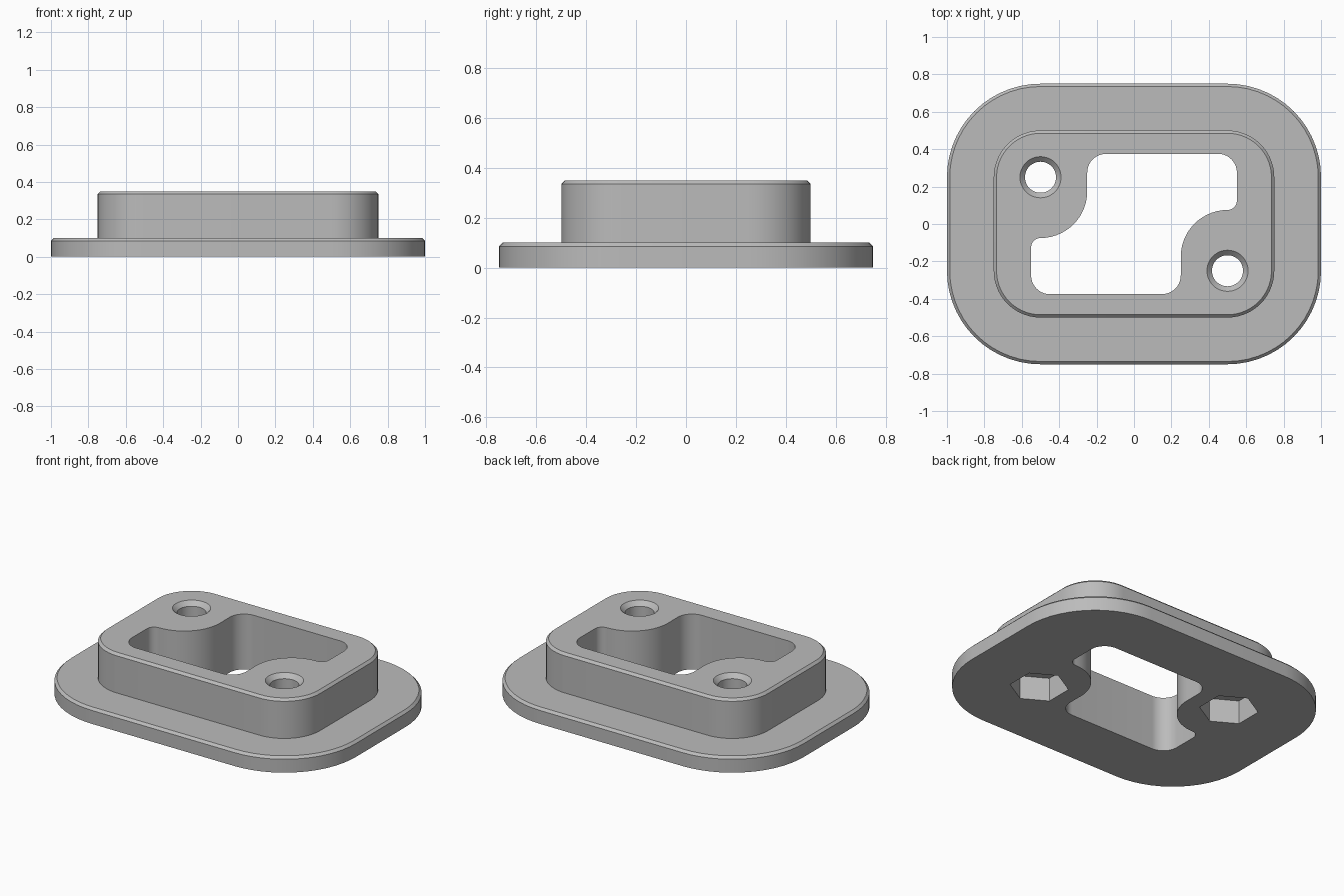
import bpy
import bmesh
from math import radians, sin, cos
from mathutils import Vector

if "Cube" in bpy.data.objects:
    bpy.data.objects.remove(bpy.data.objects["Cube"])

grey = bpy.data.materials.new("plain grey")
grey.use_nodes = True
colour = (0.5, 0.5, 0.5, 1)
grey.diffuse_color = colour
grey.node_tree.nodes["Principled BSDF"].inputs["Base Color"].default_value = colour


def loft(name, rings):
    """Closed solid through a stack of matching rings."""
    bm = bmesh.new()
    loops = [[bm.verts.new(p) for p in ring] for ring in rings]
    n = len(loops[0])
    bm.faces.new(loops[0][::-1])
    bm.faces.new(loops[-1])
    for low, high in zip(loops, loops[1:]):
        for i in range(n):
            j = (i + 1) % n
            bm.faces.new((low[i], low[j], high[j], high[i]))
    bmesh.ops.recalc_face_normals(bm, faces=bm.faces)
    mesh = bpy.data.meshes.new(name)
    bm.to_mesh(mesh)
    bm.free()
    mesh.materials.append(grey)
    obj = bpy.data.objects.new(name, mesh)
    bpy.context.collection.objects.link(obj)
    return obj


def filleted(corners, steps=14):
    """Round each (x, y, radius) corner of a right-angled outline."""
    pts = []
    for i, (x, y, r) in enumerate(corners):
        here = Vector((x, y))
        back = (Vector(corners[i - 1][:2]) - here).normalized()
        ahead = (Vector(corners[(i + 1) % len(corners)][:2]) - here).normalized()
        centre = here + (back + ahead) * r
        for k in range(steps + 1):
            a = radians(90) * k / steps
            p = centre - ahead * r * cos(a) - back * r * sin(a)
            if not pts or (p - pts[-1]).length > 1e-4:
                pts.append(p)
    return pts


def rounded_rect(z, r):
    """Ring around fixed corner centres, grown by r."""
    x, y = 0.5 + r, 0.25 + r
    outline = filleted([(-x, -y, r), (x, -y, r), (x, y, r), (-x, y, r)])
    return [(p.x, p.y, z) for p in outline]


def circle(x, y, z, r, n=48, turn=0):
    angles = [radians(turn + 360 * i / n) for i in range(n)]
    return [(x + r * cos(a), y + r * sin(a), z) for a in angles]


# Flange and raised collar, both with chamfered rims
body = loft("flanged_collar", [rounded_rect(z, r) for z, r in (
    (0, 0.5), (0.085, 0.5), (0.1, 0.485),
    (0.1, 0.25), (0.335, 0.25), (0.35, 0.235))])

# Stepped central opening, one half turned to make the other
half = [(-0.55, -0.375, 0.1), (0.25, -0.375, 0.1),
        (0.25, 0.075, 0.25), (0.55, 0.075, 0.05)]
outline = filleted(half + [(-x, -y, r) for x, y, r in half])
cutters = [loft("opening_cutter",
                [[(p.x, p.y, z) for p in outline] for z in (-0.1, 0.5)])]

# Countersunk screw holes with hexagonal nut pockets below
for side in (-1, 1):
    x, y = 0.5 * side, -0.25 * side
    cutters.append(loft("screw_cutter", [circle(x, y, z, r) for z, r in (
        (0.1, 0.083), (0.323, 0.083), (0.35, 0.11), (0.4, 0.16))]))
    cutters.append(loft("nut_cutter", [
        circle(x, y, z, 0.17, 6, 30) for z in (-0.1, 0.15)]))

for cutter in cutters:
    cutter.hide_render = True
    mod = body.modifiers.new(cutter.name, "BOOLEAN")
    mod.operation = "DIFFERENCE"
    mod.solver = "EXACT"
    mod.object = cutter

# Bake the cuts and drop the cutters
bpy.context.view_layer.update()
final = bpy.data.meshes.new_from_object(
    body.evaluated_get(bpy.context.evaluated_depsgraph_get()))
body.modifiers.clear()
body.data = final
for cutter in cutters:
    bpy.data.objects.remove(cutter)

for obj in bpy.context.selected_objects:
    obj.select_set(False)
body.select_set(True)
bpy.context.view_layer.objects.active = body
bpy.ops.object.shade_smooth_by_angle(angle=radians(25))
